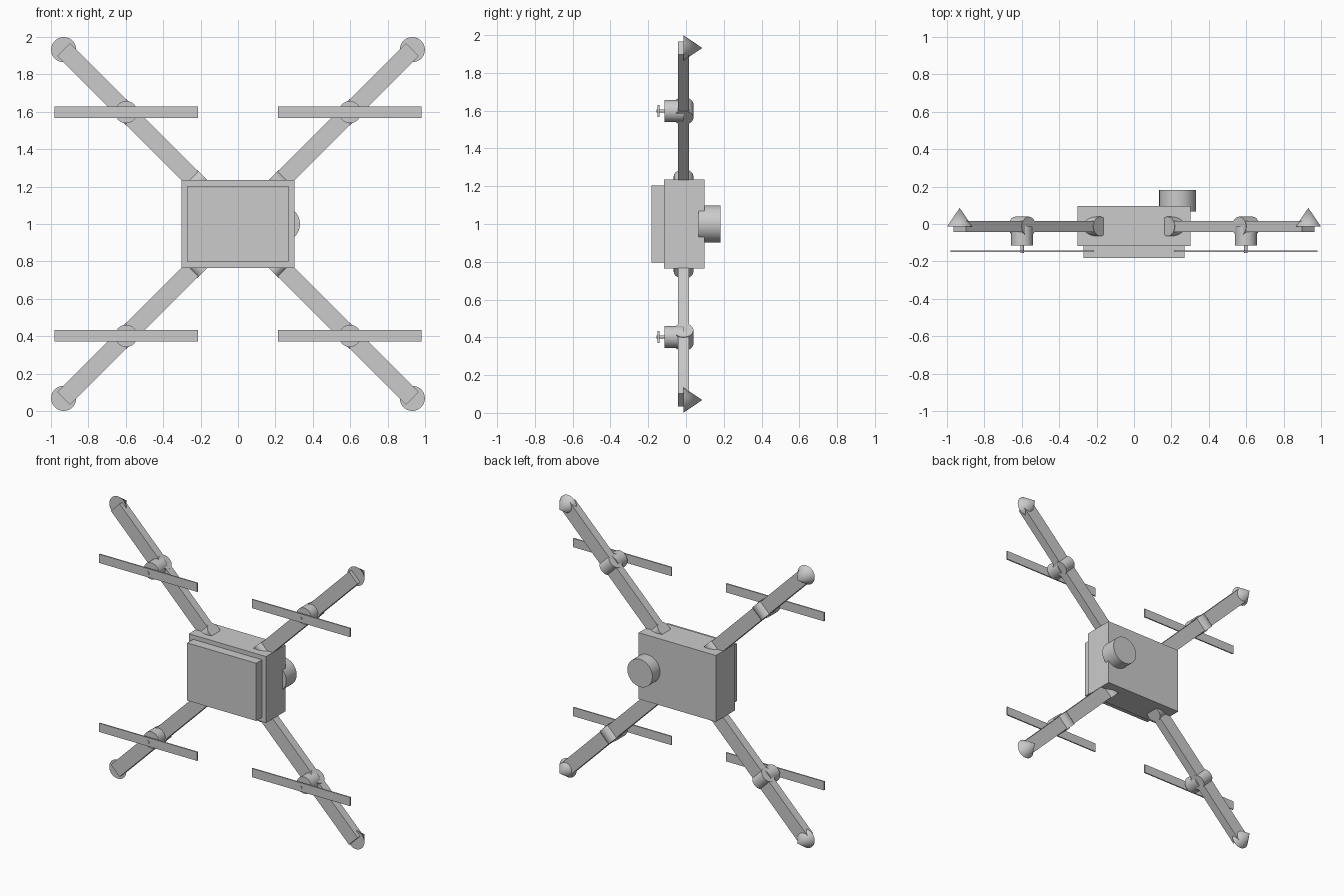
import bpy
import math
from mathutils import Matrix, Vector

default = bpy.data.objects.get("Cube")
if default:
    bpy.data.objects.remove(default, do_unlink=True)

grey = bpy.data.materials.new("plain grey")
grey.use_nodes = True
COLOUR = (0.6, 0.6, 0.6, 1)
grey.diffuse_color = COLOUR
grey.node_tree.nodes["Principled BSDF"].inputs["Base Color"].default_value = COLOUR

CENTRE = 1.0        # height of the hub
ARM_Y = -0.013      # depth of the arm plane
MOTOR = 0.598       # motor offset in x and z
TIP = 0.932         # foot offset in x and z
HINGE = 0.216       # hinge offset in x and z


def finish(name, matrix, smooth=False):
    ob = bpy.context.object
    ob.name = ob.data.name = name
    ob.matrix_world = matrix
    ob.data.materials.append(grey)
    if smooth:
        bpy.ops.object.shade_smooth_by_angle(angle=math.radians(35))
    return ob


def box(name, centre, size, turn=0):
    bpy.ops.mesh.primitive_cube_add(size=1)
    bpy.context.object.data.transform(Matrix.Diagonal((*size, 1)))
    return finish(name, Matrix.Translation(centre) @ Matrix.Rotation(turn, 4, "Y"))


def round_part(name, start, end, radius, end_radius=None):
    """Cylinder, or cone, running from start to end."""
    start, end = Vector(start), Vector(end)
    axis = end - start
    bpy.ops.mesh.primitive_cone_add(
        vertices=48, radius1=radius,
        radius2=radius if end_radius is None else end_radius, depth=axis.length)
    turn = axis.to_track_quat("Z", "Y").to_matrix().to_4x4()
    return finish(name, Matrix.Translation((start + end) / 2) @ turn, True)


# Hub: body, front plate and camera on the back
box("body", (0, -0.01, CENTRE), (0.604, 0.215, 0.47))
box("front_plate", (0, -0.148, CENTRE), (0.54, 0.07, 0.408))
round_part("camera", (0.233, 0.066, CENTRE), (0.233, 0.183, CENTRE), 0.098)

# Four identical arms
for sx, side in ((1, "left"), (-1, "right")):
    for sz, level in ((1, "upper"), (-1, "lower")):
        tag = f"{level}_{side}"

        def at(offset, y=ARM_Y):
            return Vector((sx * offset, y, CENTRE + sz * offset))

        # Beam from inside the body to the tip
        inner = 0.19
        length = (TIP - inner) * math.sqrt(2)
        box(f"arm_{tag}", at((inner + TIP) / 2), (length, 0.058, 0.096),
            -sx * sz * math.pi / 4)

        # Hinge and motor mount lie across the beam
        across = Vector((sx, 0, -sz)).normalized() * 0.051
        for name, offset in (("hinge", HINGE), ("motor_mount", MOTOR)):
            round_part(f"{name}_{tag}", at(offset) - across,
                       at(offset) + across, 0.052)

        # Motor, shaft and propeller facing the front
        round_part(f"motor_{tag}", at(MOTOR), at(MOTOR, -0.115), 0.059)
        round_part(f"shaft_{tag}", at(MOTOR, -0.11), at(MOTOR, -0.155), 0.009)
        box(f"propeller_{tag}", at(MOTOR, -0.146), (0.768, 0.009, 0.062))

        # Pointed foot at the tip
        round_part(f"foot_{tag}", at(TIP), at(TIP, 0.086), 0.067, 0)
